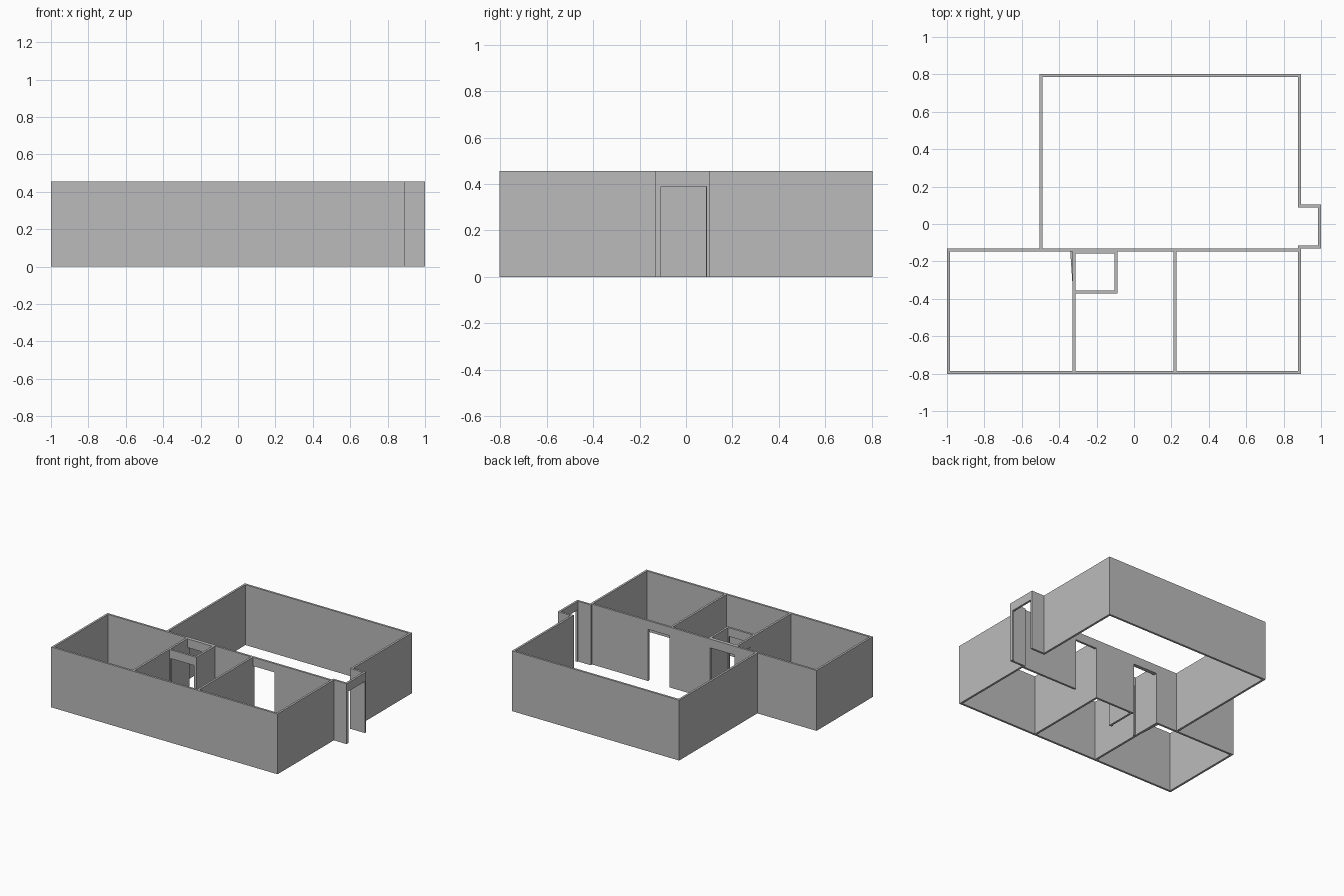
import bpy
import bmesh
from mathutils import Vector

cube = bpy.data.objects.get("Cube")
if cube:
    bpy.data.objects.remove(cube, do_unlink=True)

HEIGHT = 0.456
DOOR = 0.39
THICK = 0.016

GREY = (0.5, 0.5, 0.5, 1.0)
plaster = bpy.data.materials.new("plaster_grey")
plaster.use_nodes = True
plaster.diffuse_color = GREY
plaster.node_tree.nodes["Principled BSDF"].inputs["Base Color"].default_value = GREY


def prism(name, points, offset):
    """Extrude a flat outline by an offset vector."""
    bm = bmesh.new()
    face = bm.faces.new([bm.verts.new(p) for p in points])
    new = bmesh.ops.extrude_face_region(bm, geom=[face])["geom"]
    moved = [v for v in new if isinstance(v, bmesh.types.BMVert)]
    bmesh.ops.translate(bm, verts=moved, vec=Vector(offset))
    bmesh.ops.recalc_face_normals(bm, faces=bm.faces)
    mesh = bpy.data.meshes.new(name)
    bm.to_mesh(mesh)
    bm.free()
    mesh.materials.append(plaster)
    obj = bpy.data.objects.new(name, mesh)
    bpy.context.collection.objects.link(obj)
    return obj


def wall(name, axis, start, end, near, doors=(), thick=THICK):
    """Wall along an axis, with door notches cut into its elevation outline."""
    outline = [(start, 0)]
    for a, b in doors:
        outline += [(a, 0), (a, DOOR), (b, DOOR), (b, 0)]
    outline += [(end, 0), (end, HEIGHT), (start, HEIGHT)]
    if axis == "x":
        return prism(name, [(s, near, z) for s, z in outline], (0, thick, 0))
    return prism(name, [(near, s, z) for s, z in outline], (thick, 0, 0))


FRONT, MID, BACK = -0.803, -0.147, 0.787
WEST, EAST = -1.0, 0.877
INNER = FRONT + THICK

# Outer walls of the front row of rooms
wall("front_wall", "x", WEST, EAST + THICK, FRONT)
wall("front_room_right_wall", "y", INNER, MID, WEST)
wall("front_room_left_wall", "y", INNER, MID, EAST)

# Long wall between the front rooms and the hall, with two doorways
wall("middle_wall", "x", WEST, EAST + THICK, MID,
     doors=[(-0.313, -0.11), (0.228, 0.41)])

# Partitions between the front rooms
for side, x in (("right", -0.329), ("left", 0.212)):
    wall(side + "_partition", "y", INNER, MID, x)

# Large hall at the back
wall("hall_back_wall", "x", -0.505, EAST + THICK, BACK)
wall("hall_right_wall", "y", MID + THICK, BACK, -0.505)
wall("hall_left_wall", "y", 0.087, BACK, EAST)

# Entrance porch, with its doorway facing the side
wall("porch_front_wall", "x", EAST, 1.0, MID + THICK)
wall("porch_back_wall", "x", EAST + THICK, 1.0 - THICK, 0.087)
wall("porch_door_wall", "y", MID + 2 * THICK, 0.103, 1.0 - THICK,
     doors=[(-0.107, 0.088)])

# Small lobby behind the middle doorway, open to the front
wall("lobby_left_wall", "y", -0.355, MID, -0.104)
wall("lobby_front_wall", "x", -0.313, -0.088, -0.371, doors=[(-0.303, -0.11)])

# Thin lintel doubling the wall over the lobby doorway
prism("lobby_lintel",
      [(-0.313, MID, DOOR), (-0.104, MID, DOOR),
       (-0.104, MID, HEIGHT), (-0.313, MID, HEIGHT)], (0, -0.012, 0))

# Slim tapered strip against the right partition
prism("partition_strip",
      [(-0.329, MID, 0), (-0.341, MID, 0), (-0.329, -0.32, 0)], (0, 0, DOOR))
